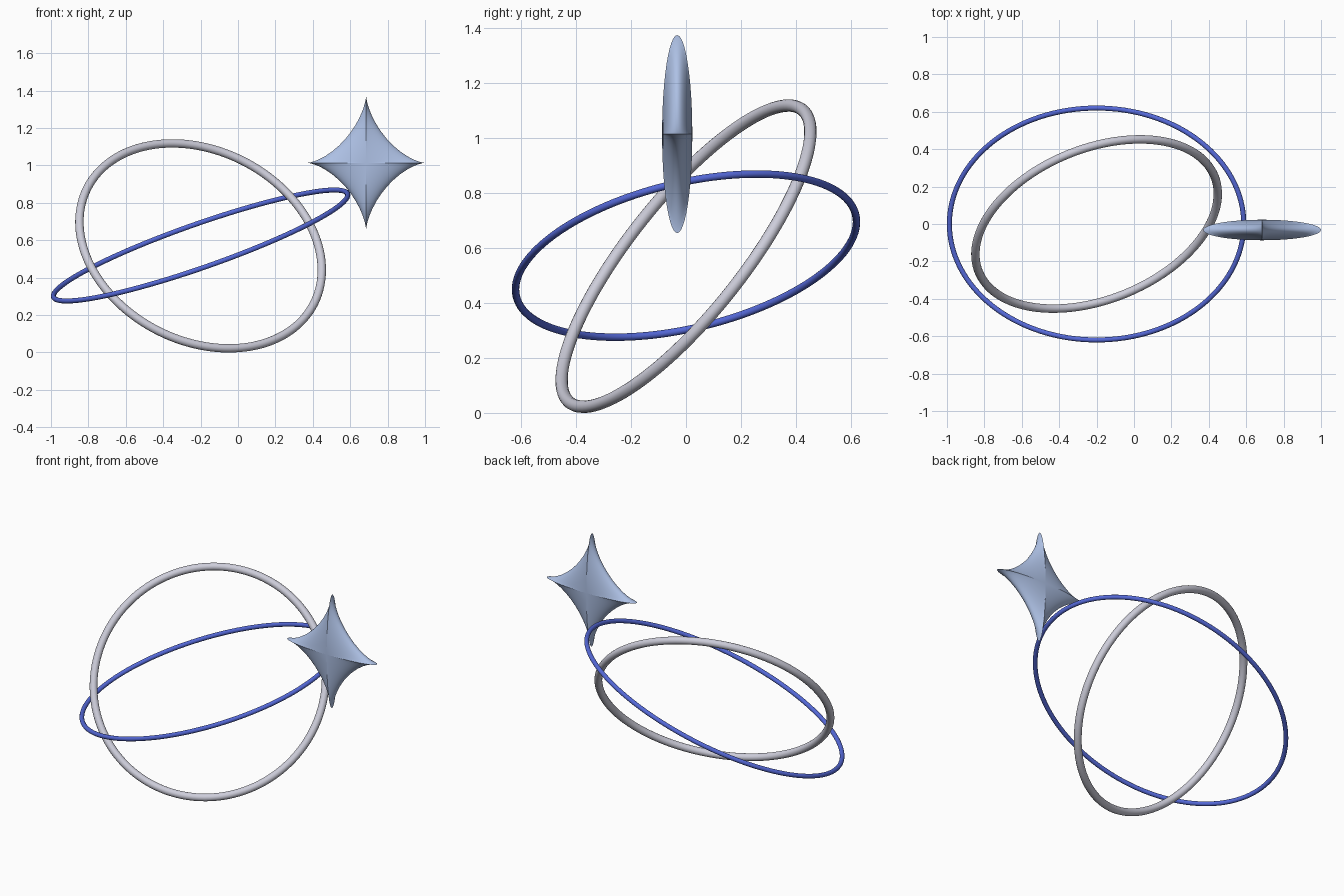
import bpy, bmesh
from math import sin, cos, pi, tau
from mathutils import Vector

if "Cube" in bpy.data.objects:
    bpy.data.objects.remove(bpy.data.objects["Cube"])


def finish(name, bm, color):
    bmesh.ops.recalc_face_normals(bm, faces=bm.faces)
    mesh = bpy.data.meshes.new(name)
    bm.to_mesh(mesh)
    bm.free()
    obj = bpy.data.objects.new(name, mesh)
    bpy.context.collection.objects.link(obj)
    mat = bpy.data.materials.new(name + "_color")
    mat.diffuse_color = (*color, 1)
    mat.use_nodes = True
    mat.node_tree.nodes["Principled BSDF"].inputs["Base Color"].default_value = mat.diffuse_color
    mesh.materials.append(mat)
    bpy.ops.object.select_all(action='DESELECT')
    obj.select_set(True)
    bpy.context.view_layer.objects.active = obj
    bpy.ops.object.shade_smooth_by_angle(angle=pi / 6)
    return obj


def ring(name, center, u, v, radius, color, steps=128, sides=16):
    """Round tube swept along the ellipse center + u cos t + v sin t."""
    bm = bmesh.new()
    normal = u.cross(v).normalized()
    loops = []
    for i in range(steps):
        t = tau * i / steps
        p = center + u * cos(t) + v * sin(t)
        out = (v * cos(t) - u * sin(t)).cross(normal).normalized()
        loops.append([bm.verts.new(p + radius * (out * cos(tau * j / sides) + normal * sin(tau * j / sides)))
                      for j in range(sides)])
    for i in range(steps):
        a, b = loops[i], loops[(i + 1) % steps]
        for j in range(sides):
            k = (j + 1) % sides
            bm.faces.new((a[j], b[j], b[k], a[k]))
    return finish(name, bm, color)


# Tilted circular ring
axis = Vector((0.303, -0.746, 0.592)).normalized()
side = axis.cross(Vector((0, 0, 1))).normalized()
ring("grey_ring", Vector((-0.2, 0, 0.57)), side * 0.68, axis.cross(side) * 0.68,
     0.0225, (0.61, 0.61, 0.70))

# Thin elliptical ring
ring("blue_ring", Vector((-0.2, 0, 0.572)), Vector((0.787, 0, 0.27)), Vector((0, 0.62, 0.123)),
     0.0135, (0.09, 0.14, 0.68))

# Four-pointed star: concave outline, elliptical thickness
bm = bmesh.new()
half = Vector((0.315, 0.055, 0.36))
mid = Vector((0.685, -0.032, 1.014))
rows, cols = 24, 64
back = bm.verts.new(mid + Vector((0, half.y, 0)))
front = bm.verts.new(mid - Vector((0, half.y, 0)))
loops = []
for i in range(1, rows):
    a = pi * i / rows
    loops.append([bm.verts.new(mid + Vector((
        half.x * sin(a) * cos(tau * j / cols) ** 3,
        half.y * cos(a),
        half.z * sin(a) * sin(tau * j / cols) ** 3))) for j in range(cols)])
for j in range(cols):
    k = (j + 1) % cols
    bm.faces.new((back, loops[0][j], loops[0][k]))
    bm.faces.new((front, loops[-1][k], loops[-1][j]))
    for a, b in zip(loops, loops[1:]):
        bm.faces.new((a[j], b[j], b[k], a[k]))
finish("star", bm, (0.42, 0.53, 0.78))
